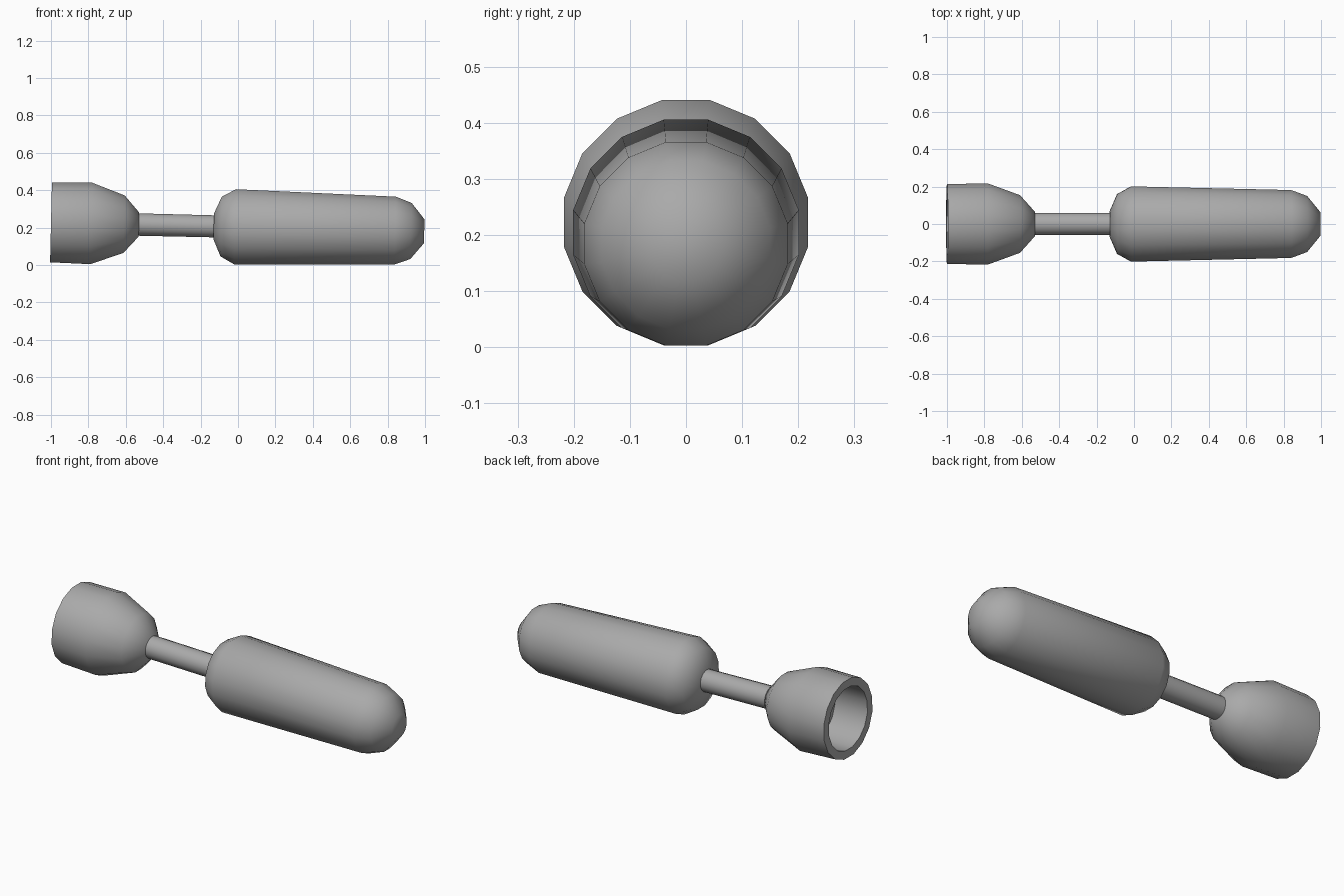
import bpy, bmesh, math

old = bpy.data.objects.get("Cube")
if old:
    bpy.data.objects.remove(old, do_unlink=True)

SIDES = 16
TILT = 0.0236          # downward slope of the long axis
AXIS_HEIGHT = 0.204

grey = bpy.data.materials.new("plain grey")
grey.use_nodes = True
colour = (0.4, 0.4, 0.4, 1)
grey.diffuse_color = colour
grey.node_tree.nodes["Principled BSDF"].inputs["Base Color"].default_value = colour


def turned(name, profile):
    """Revolve (x, radius) points round the tilted long axis and cap both ends."""
    bm = bmesh.new()
    rings = []
    for x, r in profile:
        ring = []
        for i in range(SIDES):
            a = 2 * math.pi * (i + 0.5) / SIDES
            ring.append(bm.verts.new((x, r * math.cos(a), r * math.sin(a))))
        rings.append(ring)
    for a, b in zip(rings, rings[1:]):
        for i in range(SIDES):
            j = (i + 1) % SIDES
            bm.faces.new((a[i], a[j], b[j], b[i]))
    bm.faces.new(rings[0])
    bm.faces.new(rings[-1])
    bmesh.ops.recalc_face_normals(bm, faces=bm.faces)
    mesh = bpy.data.meshes.new(name)
    bm.to_mesh(mesh)
    bm.free()
    mesh.materials.append(grey)
    obj = bpy.data.objects.new(name, mesh)
    bpy.context.collection.objects.link(obj)
    obj.location.z = AXIS_HEIGHT
    obj.rotation_euler.y = TILT
    bpy.ops.object.select_all(action="DESELECT")
    obj.select_set(True)
    bpy.context.view_layer.objects.active = obj
    bpy.ops.object.shade_smooth_by_angle(angle=math.radians(50))
    return obj


# Long tapered grip with rounded ends
turned("grip", [(-0.13, 0.07), (-0.09, 0.163), (-0.015, 0.205),
                (0.84, 0.185), (0.925, 0.153), (0.996, 0.065)])

# Thin rod joining the grip and the cup
turned("rod", [(-0.56, 0.061), (-0.1, 0.06)])

# Hollow cup, from its cavity floor out over the rim to its neck
turned("cup", [(-0.8, 0.172), (-1.0, 0.172), (-1.0, 0.217), (-0.785, 0.222),
               (-0.61, 0.157), (-0.53, 0.066)])
